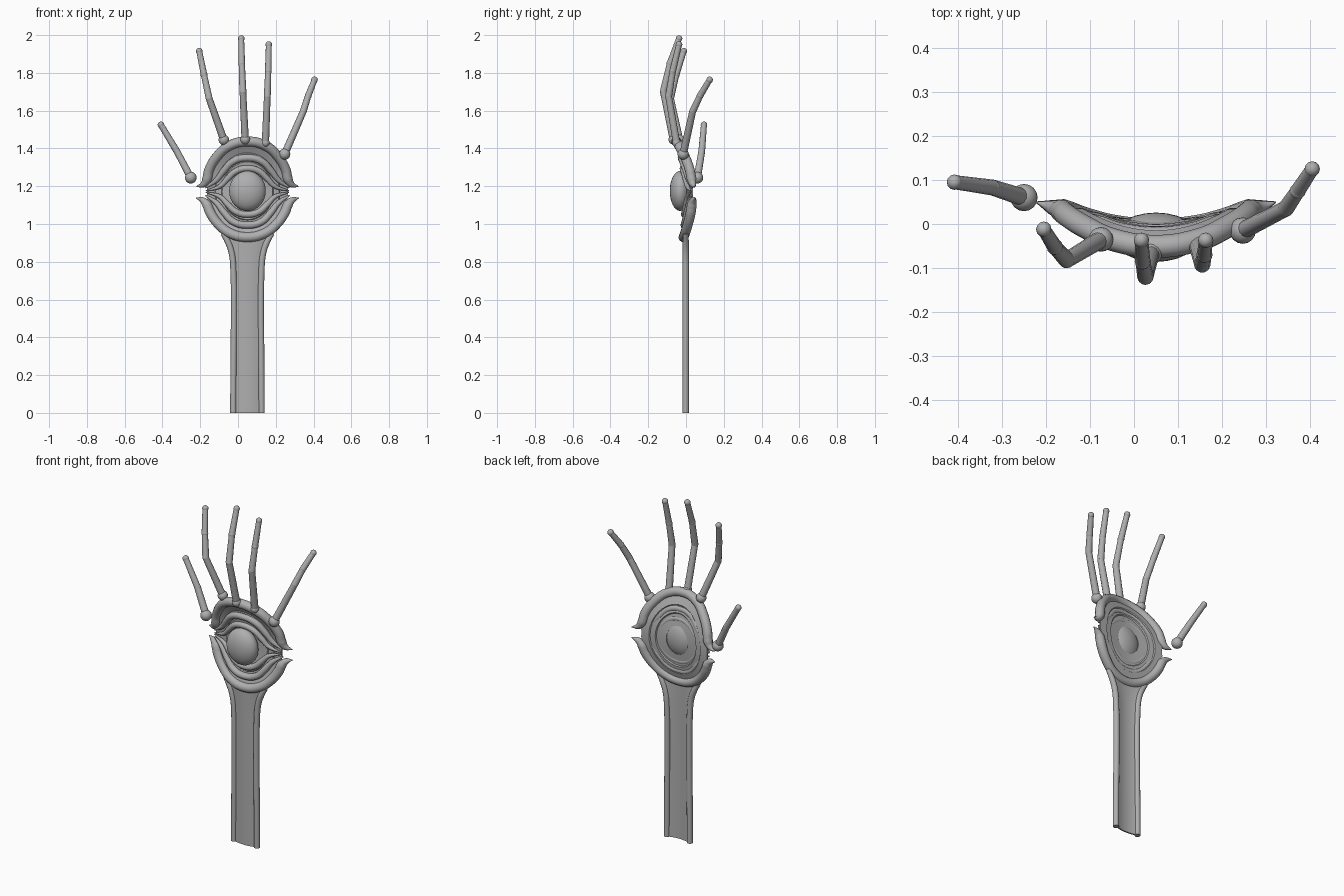
import bpy, bmesh, math
from mathutils import Vector

if "Cube" in bpy.data.objects:
    bpy.data.objects.remove(bpy.data.objects["Cube"])

grey = bpy.data.materials.new("stone_grey")
grey.diffuse_color = (0.43, 0.43, 0.43, 1)
grey.use_nodes = True
grey.node_tree.nodes["Principled BSDF"].inputs["Base Color"].default_value = grey.diffuse_color
CX, CZ = 0.05, 1.172          # middle of the palm


def palm_y(dx, dz):
    """Depth of the bowed palm surface."""
    return 0.005 + 0.035 * (dx / 0.24) ** 2 - (0.058 * (dz / 0.27) ** 2 if dz > 0 else 0.02 * (dz / 0.25) ** 2)


def finish(ob, angle=50):
    ob.data.materials.clear()
    ob.data.materials.append(grey)
    bpy.ops.object.select_all(action='DESELECT')
    ob.select_set(True)
    bpy.context.view_layer.objects.active = ob
    # Turn curves and modifiers into plain mesh first, so sharp edges stay crisp
    bpy.ops.object.convert(target='MESH')
    bpy.ops.object.shade_smooth_by_angle(angle=math.radians(angle))


def mesh_object(name, bm, thickness):
    bmesh.ops.recalc_face_normals(bm, faces=bm.faces)
    me = bpy.data.meshes.new(name)
    bm.to_mesh(me)
    bm.free()
    ob = bpy.data.objects.new(name, me)
    bpy.context.collection.objects.link(ob)
    mod = ob.modifiers.new("thickness", 'SOLIDIFY')
    mod.thickness, mod.offset = thickness, 0
    finish(ob, 40)


def tube(name, pts, radii, smooth=True):
    cu = bpy.data.curves.new(name, 'CURVE')
    cu.dimensions, cu.bevel_depth, cu.bevel_resolution = '3D', 1.0, 4
    cu.use_fill_caps, cu.resolution_u = True, 5
    sp = cu.splines.new('BEZIER' if smooth else 'POLY')
    knots = sp.bezier_points if smooth else sp.points
    knots.add(len(pts) - 1)
    for k, p, r in zip(knots, pts, radii):
        k.co = p if smooth else (*p, 1)
        k.radius = r
        if smooth:
            k.handle_left_type = k.handle_right_type = 'AUTO'
    ob = bpy.data.objects.new(name, cu)
    bpy.context.collection.objects.link(ob)
    finish(ob)


def ball(name, loc, scale, seg=16, rings=10):
    bpy.ops.mesh.primitive_uv_sphere_add(segments=seg, ring_count=rings, location=loc)
    ob = bpy.context.object
    ob.name, ob.scale = name, scale
    finish(ob, 60)


def arch(name, half, radii, lift=0.0):
    """Tube over a half outline mirrored about the palm's centre line."""
    full = [(-x, z) for x, z in half[:0:-1]] + half
    tube(name, [(CX + x, palm_y(x, z) - lift, CZ + z) for x, z in full],
         radii[:0:-1] + radii)


# Palm rim: upper and lower arches with tips curling outward
arch("upper_rim", [(0, .265), (.095, .243), (.16, .187), (.203, .115), (.215, .065), (.235, .037), (.27, .027)],
     [.026, .026, .026, .026, .026, .017, .002])
arch("lower_rim", [(0, -.242), (.09, -.222), (.155, -.172), (.198, -.11), (.215, -.07), (.238, -.046), (.272, -.034)],
     [.026, .026, .026, .027, .026, .017, .002])

# Eyelids: nested ogee ridges meeting at the eye corners
for side, s in (("upper", 1), ("lower", -1)):
    arch(side + "_inner_lid", [(0, s * .122), (.06, s * .108), (.105, s * .068), (.145, s * .028), (.22, s * .004)],
         [.017, .017, .016, .012, .003], .010)
    arch(side + "_outer_lid", [(0, s * .178), (.075, s * .16), (.125, s * .11), (.165, s * .06), (.222, s * .02)],
         [.019, .019, .018, .014, .004], .005)

# Palm plate: shallow stepped shell closing in on the eyeball
bm = bmesh.new()
N = 48
steps = [(0, 0), (.42, 0), (.45, .006), (.66, .004), (.69, .009), (1, 0)]
loops = []
for t, off in steps:
    loop = []
    for i in range(N):
        a = 2 * math.pi * i / N
        c, s = math.cos(a), math.sin(a)
        x = c * (.07 + t * (.215 - .07))
        z = s * (.078 + t * ((.262 if s > 0 else .24) - .078))
        loop.append(bm.verts.new((CX + x, palm_y(x, z) + off, CZ + z)))
    loops.append(loop)
for a, b in zip(loops, loops[1:]):
    for i in range(N):
        j = (i + 1) % N
        bm.faces.new((a[i], a[j], b[j], b[i]))
mesh_object("palm_plate", bm, .01)

# Eyeball
ball("eyeball", (CX, -.03, 1.175), (.097, .056, .106), 24, 16)

# Forearm: bowed panel flaring into the palm, between two edge rails
profile = [(0, .075), (.78, .075), (.85, .084), (.90, .101), (.95, .13)]
bm = bmesh.new()
rows = []
for z, w in profile:
    rows.append([bm.verts.new((CX + w * u / 4, .002 - .014 * (1 - (u / 4) ** 2), z)) for u in range(-4, 5)])
for a, b in zip(rows, rows[1:]):
    for i in range(8):
        bm.faces.new((a[i], a[i + 1], b[i + 1], b[i]))
mesh_object("forearm_panel", bm, .008)
for side, s in (("left", -1), ("right", 1)):
    tube(side + "_forearm_rail", [(CX + s * w, -.001, z) for z, w in profile], [.0165] * 4 + [.013])

# Fingers: joints from knuckle to tip, with knuckle ball size
fingers = {
    "thumb": (.031, [(-.25, .06, 1.245), (-.322, .083, 1.382), (-.408, .095, 1.525)]),
    "index": (.028, [(-.075, -.035, 1.445), (-.153, -.082, 1.665), (-.18, -.052, 1.79), (-.205, -.012, 1.915)]),
    "middle": (.026, [(.038, -.067, 1.447), (.026, -.12, 1.70), (.02, -.085, 1.85), (.017, -.037, 1.982)]),
    "ring": (.023, [(.145, -.05, 1.43), (.155, -.092, 1.675), (.16, -.07, 1.81), (.163, -.037, 1.95)]),
    "little": (.03, [(.247, -.015, 1.37), (.345, .035, 1.595), (.372, .075, 1.68), (.405, .125, 1.763)]),
}
for name, (knuckle, joints) in fingers.items():
    ball(name + "_knuckle", joints[0], (knuckle,) * 3)
    n = len(joints) - 1
    for i in range(n):
        a, b = Vector(joints[i]), Vector(joints[i + 1])
        r = .02 - .004 * i / n
        tube(f"{name}_bone_{i + 1}", [a, a.lerp(b, .5), b], [r, r - .001, r - .002], False)
        ball(f"{name}_joint_{i + 1}", b, (.0185 if i < n - 1 else .0175,) * 3, 12, 8)
